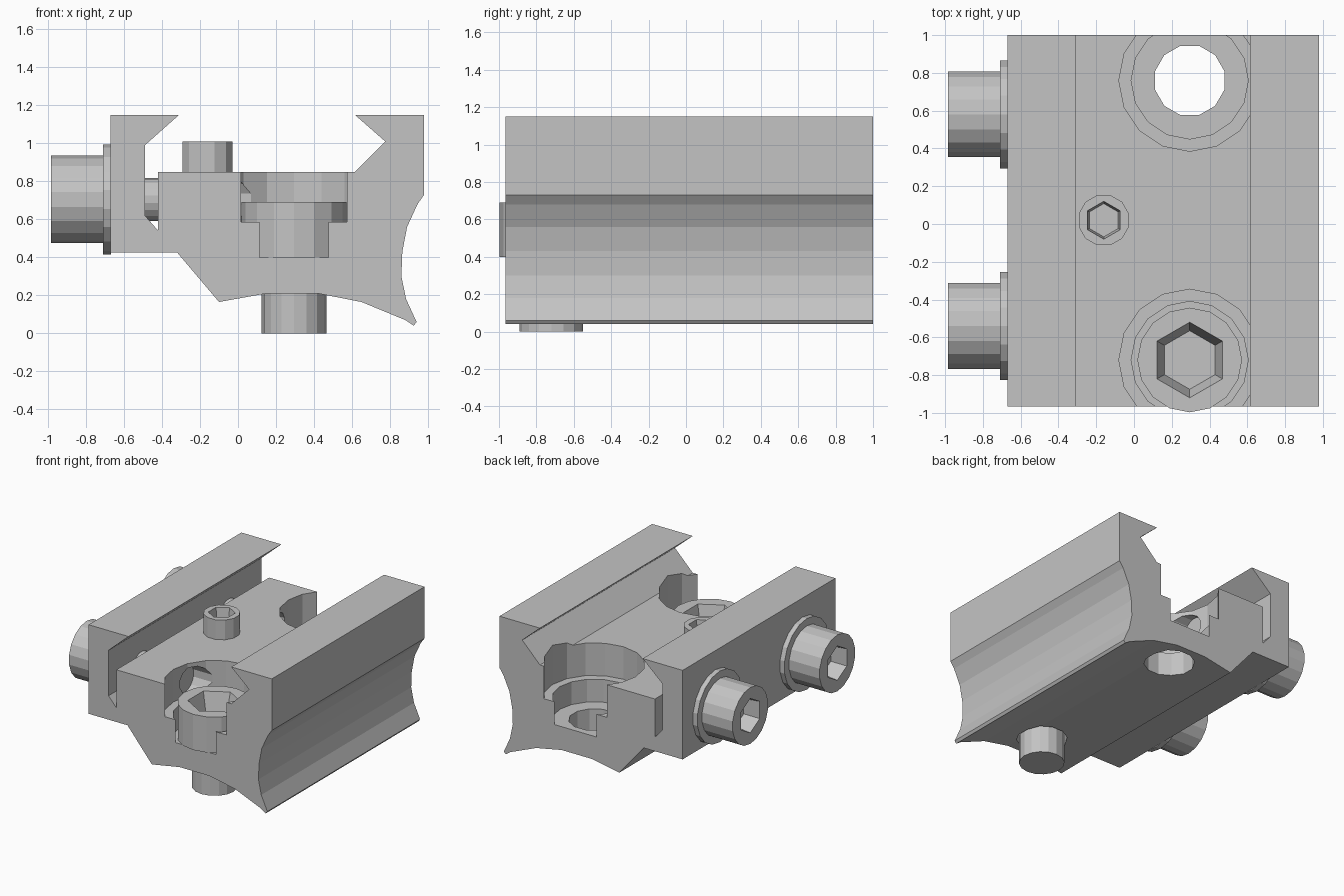
import bpy, bmesh
from math import cos, sin, pi
from mathutils import Vector

cube = bpy.data.objects.get("Cube")
if cube:
    bpy.data.objects.remove(cube, do_unlink=True)

grey = bpy.data.materials.new("plain grey")
grey.use_nodes = True
COLOUR = (0.55, 0.55, 0.55, 1)
grey.diffuse_color = COLOUR
grey.node_tree.nodes["Principled BSDF"].inputs["Base Color"].default_value = COLOUR


def loft(name, rings):
    """Closed solid through rings of equal point count."""
    bm = bmesh.new()
    loops = [[bm.verts.new(p) for p in ring] for ring in rings]
    for a, b in zip(loops, loops[1:]):
        for i in range(len(a)):
            j = (i + 1) % len(a)
            bm.faces.new((a[i], a[j], b[j], b[i]))
    bm.faces.new(loops[0])
    bm.faces.new(loops[-1])
    bmesh.ops.recalc_face_normals(bm, faces=bm.faces)
    mesh = bpy.data.meshes.new(name)
    bm.to_mesh(mesh)
    bm.free()
    mesh.materials.append(grey)
    ob = bpy.data.objects.new(name, mesh)
    bpy.context.collection.objects.link(ob)
    return ob


def turned(name, centre, steps, sides, axis="z", phase=0.5):
    """Turned solid: steps are (radius, position along the axis)."""
    rings = []
    for r, h in steps:
        ring = []
        for i in range(sides):
            a = 2 * pi * (i + phase) / sides
            u, v = r * cos(a), r * sin(a)
            if axis == "z":
                ring.append(Vector((centre[0] + u, centre[1] + v, h)))
            else:
                ring.append(Vector((h, centre[0] + u, centre[1] + v)))
        rings.append(ring)
    return loft(name, rings)


def cut(ob, cutters):
    for c in cutters:
        c.hide_render = True
        mod = ob.modifiers.new("cut", "BOOLEAN")
        mod.operation = "DIFFERENCE"
        mod.solver = "EXACT"
        mod.object = c
    dg = bpy.context.evaluated_depsgraph_get()
    mesh = bpy.data.meshes.new_from_object(ob.evaluated_get(dg))
    ob.modifiers.clear()
    ob.data = mesh
    for c in cutters:
        bpy.data.objects.remove(c, do_unlink=True)


# Clamp body: extruded rail profile
profile = [(-0.67, 0.425), (-0.67, 1.15), (-0.31, 1.15), (-0.49, 0.99), (-0.49, 0.62),
           (-0.42, 0.54), (-0.42, 0.85), (0.615, 0.85), (0.775, 1.01), (0.615, 1.15),
           (0.98, 1.15), (0.98, 0.73), (0.945, 0.68), (0.89, 0.56), (0.865, 0.43),
           (0.86, 0.3), (0.885, 0.18), (0.94, 0.06), (0.925, 0.04), (0.88, 0.07),
           (0.65, 0.165), (0.42, 0.21), (0.15, 0.21), (-0.1, 0.165), (-0.32, 0.425)]
body = loft("clamp_body", [[(x, y, z) for x, z in profile] for y in (-0.965, 1.0)])

MOUNTS = {"front": (0.295, -0.72), "rear": (0.295, 0.76)}
CLAMPS = {"front": (-0.54, 0.705), "rear": (0.58, 0.705)}

# Stepped mounting bores and cross holes
for where, c in MOUNTS.items():
    cut(body, [turned("wide_bore", c, [(0.375, 0.585), (0.375, 0.95)], 16, phase=0)])
    cut(body, [turned("head_bore", c, [(0.31, 0.4), (0.31, 0.7)], 16, phase=0)])
    cut(body, [turned("through_bore", c, [(0.19, 0.1), (0.19, 0.5)], 12)])
for where, c in CLAMPS.items():
    cut(body, [turned("cross_hole", c, [(0.115, -0.6), (0.115, 0.15)], 12, "x")])

# Mounting bolt with tapered hex socket
c = MOUNTS["front"]
bolt = turned("mounting_bolt", c, [(0.17, 0), (0.17, 0.4), (0.277, 0.4), (0.277, 0.69)], 16, phase=0)
cut(bolt, [turned("socket", c, [(0.155, 0.53), (0.2, 0.69), (0.2, 0.75)], 6)])

# Small set screw on the deck
c = (-0.16, 0.02)
screw = turned("set_screw", c, [(0.08, 0.5), (0.08, 0.84), (0.137, 0.84), (0.137, 1.01)], 12)
cut(screw, [turned("socket", c, [(0.088, 0.92), (0.1, 1.01), (0.1, 1.05)], 6)])

# Side clamp bolts with washers
for where, c in CLAMPS.items():
    turned(where + "_washer", c, [(0.29, -0.71), (0.29, -0.668)], 18, "x")
    bolt = turned(where + "_clamp_bolt", c,
                  [(0.23, -0.985), (0.23, -0.705), (0.113, -0.705), (0.113, -0.1)], 18, "x")
    cut(bolt, [turned("socket", c, [(0.14, -1.05), (0.14, -0.985), (0.125, -0.85)], 6, "x")])
